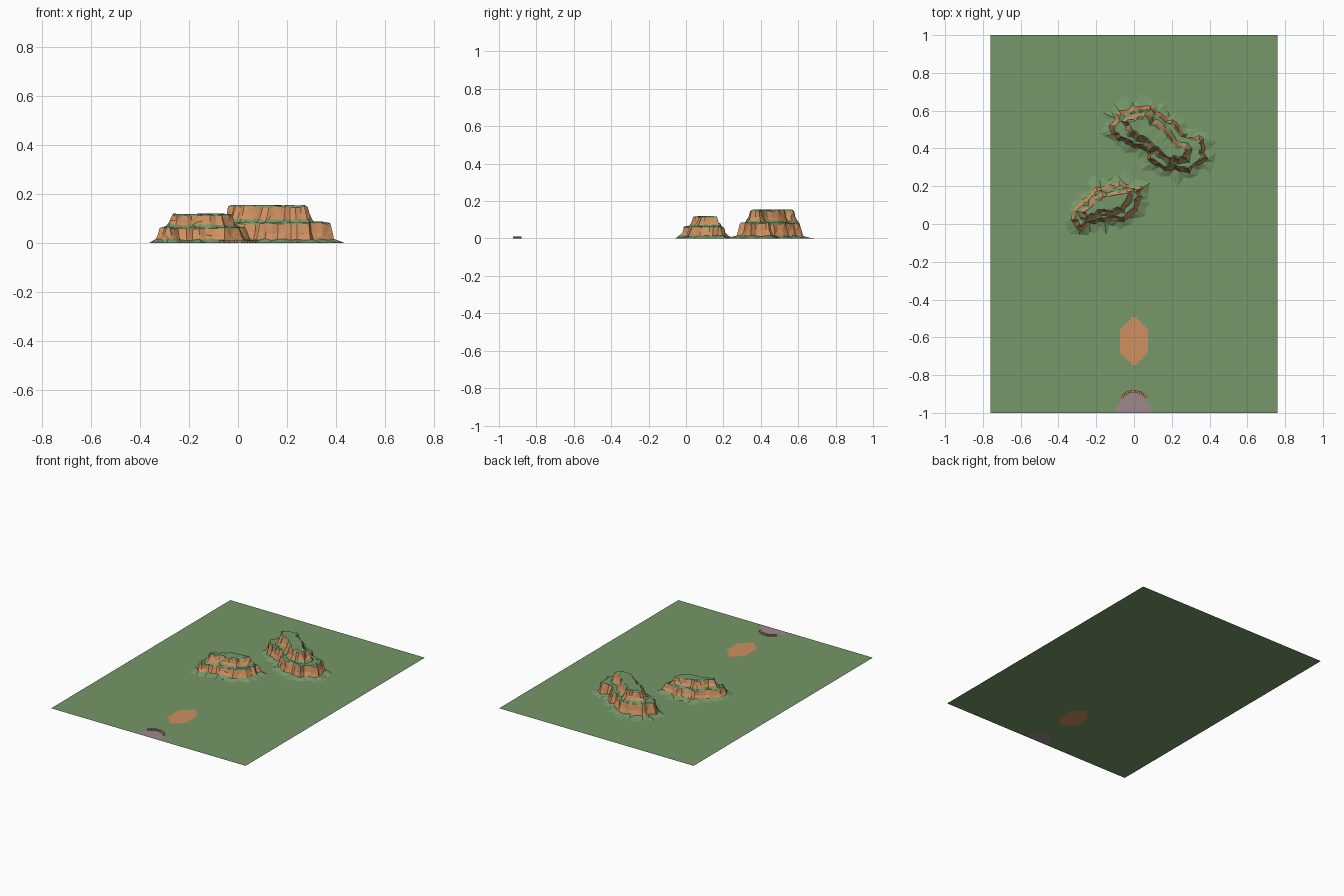
import bpy, bmesh, math, random
from mathutils import Vector

if "Cube" in bpy.data.objects:
    bpy.data.objects.remove(bpy.data.objects["Cube"])

random.seed(7)


def material(name, rgb):
    m = bpy.data.materials.new(name)
    m.diffuse_color = (*rgb, 1)
    m.use_nodes = True
    m.node_tree.nodes["Principled BSDF"].inputs["Base Color"].default_value = m.diffuse_color
    return m


GRASS = material("grass green", (0.18, 0.31, 0.14))
ROCK = material("orange rock", (0.62, 0.28, 0.115))
STONE = material("mauve stone", (0.34, 0.25, 0.26))


def finish(bm, name, mats):
    mesh = bpy.data.meshes.new(name)
    bm.to_mesh(mesh)
    bm.free()
    for m in mats:
        mesh.materials.append(m)
    ob = bpy.data.objects.new(name, mesh)
    bpy.context.collection.objects.link(ob)
    return ob


# Ground sheet: a grid coloured by region, then merged into few faces
bm = bmesh.new()
bmesh.ops.create_grid(bm, x_segments=102, y_segments=134, size=1)
for v in bm.verts:
    v.co.x *= 0.76
for f in bm.faces:
    x, y, _ = f.calc_center_median()
    if abs(x) < 0.075 and abs(x) * 0.9 + abs(y + 0.62) < 0.132:
        f.material_index = 1          # bare earth patch
    elif (x / 0.092) ** 2 + ((y + 1) / 0.115) ** 2 < 1:
        f.material_index = 2          # stone apron
bmesh.ops.dissolve_limit(bm, angle_limit=0.01, verts=bm.verts[:], edges=bm.edges[:],
                         delimit={'MATERIAL'})
bmesh.ops.triangulate(bm, faces=bm.faces[:])
finish(bm, "ground", [GRASS, ROCK, STONE])

# Low curved wall: stone blocks with a rock coping plate
for name, z0, z1, mat in (("wall_blocks", 0, 0.007, STONE), ("wall_coping", 0.007, 0.010, ROCK)):
    bm = bmesh.new()
    n = 13
    for i in range(n):
        a0 = math.radians(35 + 110 * i / n)
        a1 = math.radians(35 + 110 * (i + 0.88) / n)
        lo, hi = [[bm.verts.new((r * math.cos(a), -0.967 + r * math.sin(a), z))
                   for r, a in ((0.074, a0), (0.088, a0), (0.088, a1), (0.074, a1))]
                  for z in (z0, z1)]
        bm.faces.new(lo[::-1])
        bm.faces.new(hi)
        for k in range(4):
            j = (k + 1) % 4
            bm.faces.new((lo[k], lo[j], hi[j], hi[k]))
    finish(bm, name, [mat])


def resample(pts, step):
    """Evenly spaced points and outward normals round a closed outline."""
    p = [Vector(q) for q in pts]
    out = []
    for a, b in zip(p, p[1:] + p[:1]):
        k = max(1, round((b - a).length / step))
        out += [a.lerp(b, i / k) for i in range(k)]
    n = len(out)
    norms = []
    for i in range(n):
        t = (out[(i + 1) % n] - out[i - 1]).normalized()
        norms.append(Vector((t.y, -t.x)))
    return out, norms


def tier(name, outline, z0, z1, skirt, spikes):
    """One cliff tier: grass skirt, fluted rock face, grass lip and top."""
    pts, nor = resample(outline, 0.024)
    n = len(pts)
    flute = [random.uniform(-0.011, 0.011) for _ in range(n)]
    spike = [random.random() ** 2 for _ in range(n)]
    h = z1 - z0
    # offset, height, offset jitter, height jitter
    profile = [(0.016 + skirt, z0, 0, 0),
               (0.005, z0 + 0.014, 0.003, 0.005),
               (-0.006, z0 + h * 0.5, 0.003, 0.004),
               (-0.014, z1 - 0.007, 0.003, 0.003),
               (-0.022, z1, 0.002, 0.002)]
    bm = bmesh.new()
    rings = []
    for r, (off, z, jo, jz) in enumerate(profile):
        ring = []
        for i in range(n):
            d = off + flute[i] + random.uniform(-jo, jo)
            if r == 0:
                d += spike[i] * spikes
            q = pts[i] + nor[i] * d
            ring.append(bm.verts.new((q.x, q.y, z + random.uniform(-jz, jz))))
        rings.append(ring)
    for r in range(len(rings) - 1):
        for i in range(n):
            j = (i + 1) % n
            f = bm.faces.new((rings[r][i], rings[r][j], rings[r + 1][j], rings[r + 1][i]))
            f.material_index = 1 if r in (1, 2) else 0
    bm.faces.new(rings[-1])
    bmesh.ops.triangulate(bm, faces=bm.faces[:])
    finish(bm, name, [GRASS, ROCK])


# Front mesa, two tiers (outlines run anticlockwise)
tier("front_mesa_lower",
     [(-0.335, 0.02), (-0.285, -0.035), (-0.235, 0.0), (-0.13, 0.015), (-0.03, 0.025),
      (0.02, 0.10), (0.04, 0.19), (-0.05, 0.215), (-0.13, 0.20), (-0.22, 0.185),
      (-0.25, 0.14), (-0.31, 0.09)], 0, 0.065, 0.012, 0.045)
tier("front_mesa_upper",
     [(-0.285, 0.065), (-0.25, 0.03), (-0.14, 0.055), (-0.06, 0.07), (-0.02, 0.12),
      (-0.015, 0.175), (-0.10, 0.165), (-0.19, 0.15), (-0.22, 0.11)],
     0.061, 0.118, 0.0, 0.01)

# Back mesa, two tiers
tier("back_mesa_lower",
     [(-0.12, 0.52), (-0.10, 0.46), (-0.02, 0.42), (0.06, 0.385), (0.11, 0.31),
      (0.19, 0.29), (0.29, 0.285), (0.38, 0.35), (0.37, 0.455), (0.27, 0.445),
      (0.24, 0.52), (0.16, 0.56), (0.09, 0.63), (0.0, 0.61), (-0.08, 0.60)],
     0, 0.085, 0.014, 0.055)
tier("back_mesa_upper",
     [(-0.045, 0.54), (-0.02, 0.48), (0.06, 0.435), (0.13, 0.37), (0.19, 0.335),
      (0.28, 0.34), (0.295, 0.395), (0.23, 0.42), (0.19, 0.49), (0.12, 0.53),
      (0.06, 0.59), (0.0, 0.58)],
     0.081, 0.154, 0.0, 0.012)
